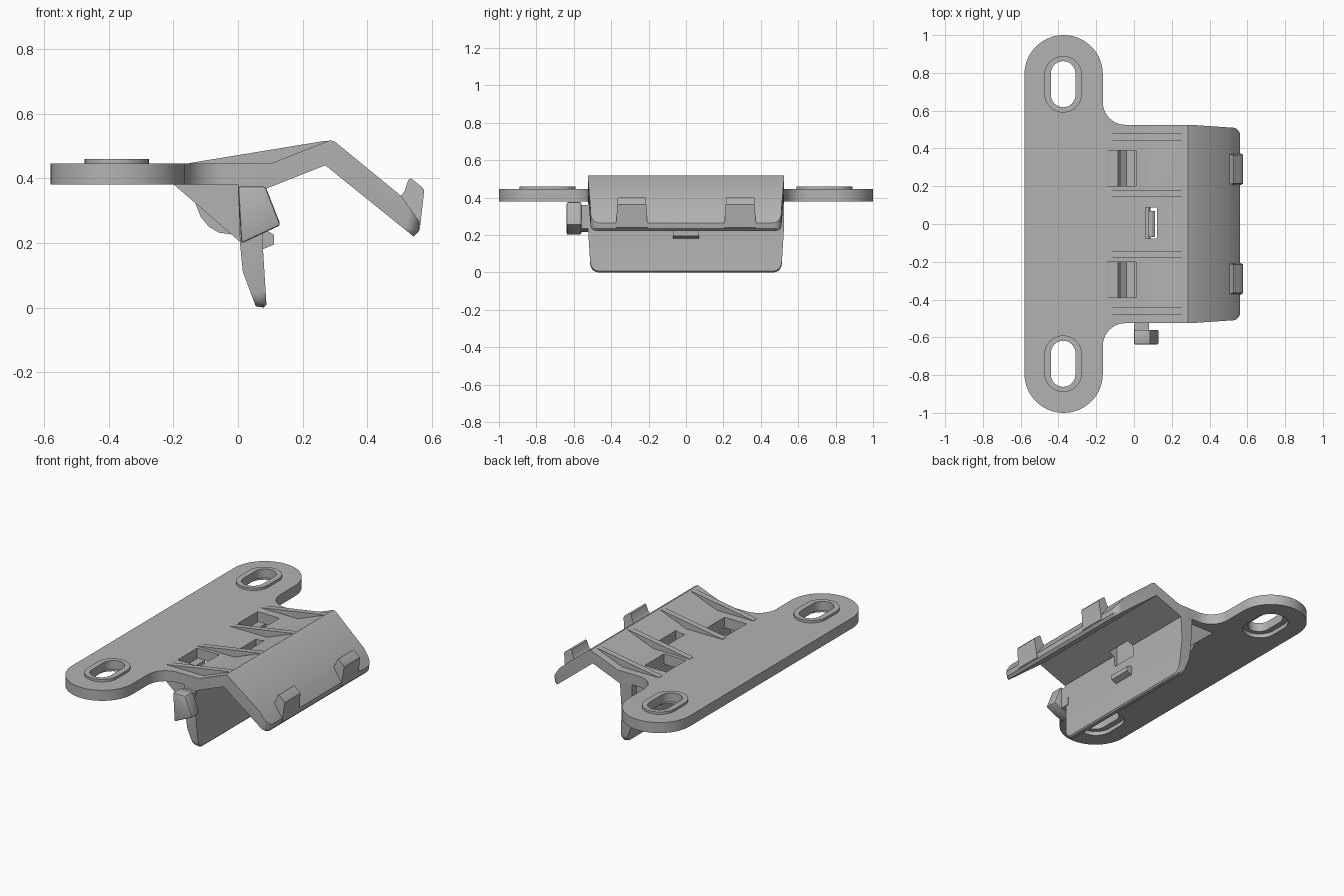
import bpy, bmesh
from math import sin, cos, radians

cube = bpy.data.objects.get("Cube")
if cube:
    bpy.data.objects.remove(cube, do_unlink=True)

grey = bpy.data.materials.new("plain_grey")
grey.use_nodes = True
COLOUR = (0.45, 0.45, 0.45, 1)
grey.diffuse_color = COLOUR
grey.node_tree.nodes["Principled BSDF"].inputs["Base Color"].default_value = COLOUR


def prism(name, pts, lo, hi, axis="Y", corner_z=None, taper=None, bevel=0):
    """Extrude a 2D outline along y (outline in x, z) or z (outline in x, y)."""
    bm = bmesh.new()
    rings = []
    for h in (lo, hi):
        rings.append([bm.verts.new((a, h, b) if axis == "Y" else (a, b, h)) for a, b in pts])
    bm.faces.new(rings[0])
    bm.faces.new(rings[1][::-1])
    n = len(pts)
    for i in range(n):
        j = (i + 1) % n
        bm.faces.new((rings[0][i], rings[1][i], rings[1][j], rings[0][j]))
    if taper:
        for v in bm.verts:
            v.co.y *= taper(v.co)
    if corner_z is not None:
        # round the corners of a free lower edge
        edges = [e for e in bm.edges
                 if all(v.co.z < corner_z for v in e.verts)
                 and e.verts[0].co.y * e.verts[1].co.y > 0]
        bmesh.ops.bevel(bm, geom=edges, offset=0.04, segments=5, profile=0.5, affect="EDGES")
    if bevel:
        bmesh.ops.bevel(bm, geom=bm.edges[:], offset=bevel, segments=2, profile=0.5, affect="EDGES")
    bmesh.ops.recalc_face_normals(bm, faces=bm.faces[:])
    mesh = bpy.data.meshes.new(name)
    bm.to_mesh(mesh)
    bm.free()
    mesh.materials.append(grey)
    obj = bpy.data.objects.new(name, mesh)
    bpy.context.collection.objects.link(obj)
    return obj


def arc(cx, cy, r, start, end, steps=16):
    angles = [radians(start + (end - start) * i / steps) for i in range(steps + 1)]
    return [(cx + r * cos(a), cy + r * sin(a)) for a in angles]


def stadium(cx, cy, half_w, half_l):
    d = half_l - half_w
    return arc(cx, cy - d, half_w, 180, 360) + arc(cx, cy + d, half_w, 0, 180)


def rect(x0, x1, y0, y1):
    return [(x0, y0), (x1, y0), (x1, y1), (x0, y1)]


def cut(obj, *cutters):
    for c in cutters:
        c.hide_render = True
        mod = obj.modifiers.new("cut", "BOOLEAN")
        mod.operation = "DIFFERENCE"
        mod.solver = "EXACT"
        mod.object = c
        bpy.context.view_layer.objects.active = obj
        bpy.ops.object.modifier_apply(modifier=mod.name)


# Mounting plate with round ends and filleted neck
SLOT_X, SLOT_Y = -0.375, 0.74
half = arc(-0.3725, -0.7925, 0.2075, 180, 360, 28) + arc(-0.045, -0.645, 0.12, 180, 90, 10)
half.append((0.05, -0.525))
plate = prism("mounting_plate", half + [(x, -y) for x, y in reversed(half)], 0.38, 0.445, "Z")

# Slot rims, slots and shallow recesses below
helpers = []
for side, label in ((1, "back"), (-1, "front")):
    y = side * SLOT_Y
    rim = prism(label + "_slot_rim", stadium(SLOT_X, y, 0.1, 0.15), 0.44, 0.46, "Z")
    slot = prism("slot_cutter", stadium(SLOT_X, y, 0.065, 0.122), 0.3, 0.6, "Z")
    recess = prism("recess_cutter", stadium(SLOT_X, y, 0.1, 0.15), 0.3, 0.405, "Z")
    window = prism("window_cutter", rect(-0.14, 0.01, side * 0.295 - 0.095, side * 0.295 + 0.095),
                   0.3, 0.6, "Z")
    cut(rim, slot)
    cut(plate, slot, recess, window)
    helpers += [slot, recess, window]

# Bent arm: rises, then slopes down to a free lip
arm = prism("bent_arm", [
    (0.05, 0.445), (0.1, 0.445), (0.27, 0.512), (0.285, 0.518), (0.3, 0.513),
    (0.505, 0.345), (0.562, 0.265), (0.558, 0.235), (0.543, 0.22),
    (0.27, 0.44), (0.085, 0.367), (0.05, 0.38)], -0.525, 0.525,
    corner_z=0.275, taper=lambda c: 1 - 0.13 * max(0, c.x - 0.3))

# Hanging flap
flap = prism("hanging_flap", [
    (0, 0.385), (0.085, 0.385), (0.075, 0.22), (0.088, 0.008), (0.08, 0), (0.055, 0.004),
    (0.015, 0.11), (0.006, 0.2)], -0.525, 0.525,
    corner_z=0.03, taper=lambda c: 1 - 0.12 * max(0, 0.25 - c.z))

# Small slot through arm and flap top
latch = prism("latch_cutter", rect(0.062, 0.122, -0.078, 0.088), 0.3, 0.6, "Z")
cut(arm, latch)
cut(flap, latch)
helpers.append(latch)
for h in helpers:
    bpy.data.objects.remove(h, do_unlink=True)

# Catch on the flap
prism("flap_catch", [(0.07, 0.235), (0.095, 0.235), (0.112, 0.225), (0.112, 0.195), (0.07, 0.178)],
      -0.07, 0.07)

# Ribs above, gussets and curved tongues below, hooks on the lip
for side, label in ((1, "back"), (-1, "front")):
    for y, place in ((0.46, "outer"), (0.16, "inner")):
        prism(f"{label}_{place}_rib", [(-0.15, 0.44), (0.1, 0.44), (0.28, 0.515), (0.265, 0.515),
                                       (-0.15, 0.447)], side * y - 0.018, side * y + 0.018)
    prism(label + "_gusset", [(-0.2, 0.382), (0.01, 0.382), (0.01, 0.2)],
          side * 0.46 - 0.02, side * 0.46 + 0.02)
    prism(label + "_tongue", [
        (-0.135, 0.33), (-0.115, 0.28), (-0.09, 0.25), (-0.06, 0.232), (0.01, 0.222),
        (0.01, 0.26), (-0.04, 0.262), (-0.07, 0.285), (-0.085, 0.33), (-0.085, 0.385),
        (-0.135, 0.385)], side * 0.295 - 0.095, side * 0.295 + 0.095)
    prism(label + "_lip_hook", [
        (0.49, 0.335), (0.505, 0.346), (0.515, 0.36), (0.527, 0.395), (0.535, 0.4), (0.57, 0.372),
        (0.576, 0.362), (0.562, 0.24), (0.545, 0.225)], side * 0.29 - 0.085, side * 0.29 + 0.085,
        taper=lambda c, s=side: (0.29 + (abs(c.y) - 0.29) * (1 - 0.8 * max(0, c.z - 0.25))) / abs(c.y))

# Side lug: shank and wedge head
prism("lug_shank", [(0, 0.36), (0.08, 0.36), (0.08, 0.235), (0.01, 0.215)], -0.57, -0.5)
prism("lug_head", [(0, 0.375), (0.085, 0.375), (0.132, 0.255), (0.01, 0.198)], -0.638, -0.56, bevel=0.008)

# Smooth curved walls, keep sharp edges
bpy.ops.object.select_all(action="DESELECT")
for o in bpy.context.collection.objects:
    if o.type == "MESH" and grey.name in o.data.materials:
        o.select_set(True)
        bpy.context.view_layer.objects.active = o
bpy.ops.object.shade_smooth_by_angle(angle=radians(25))
